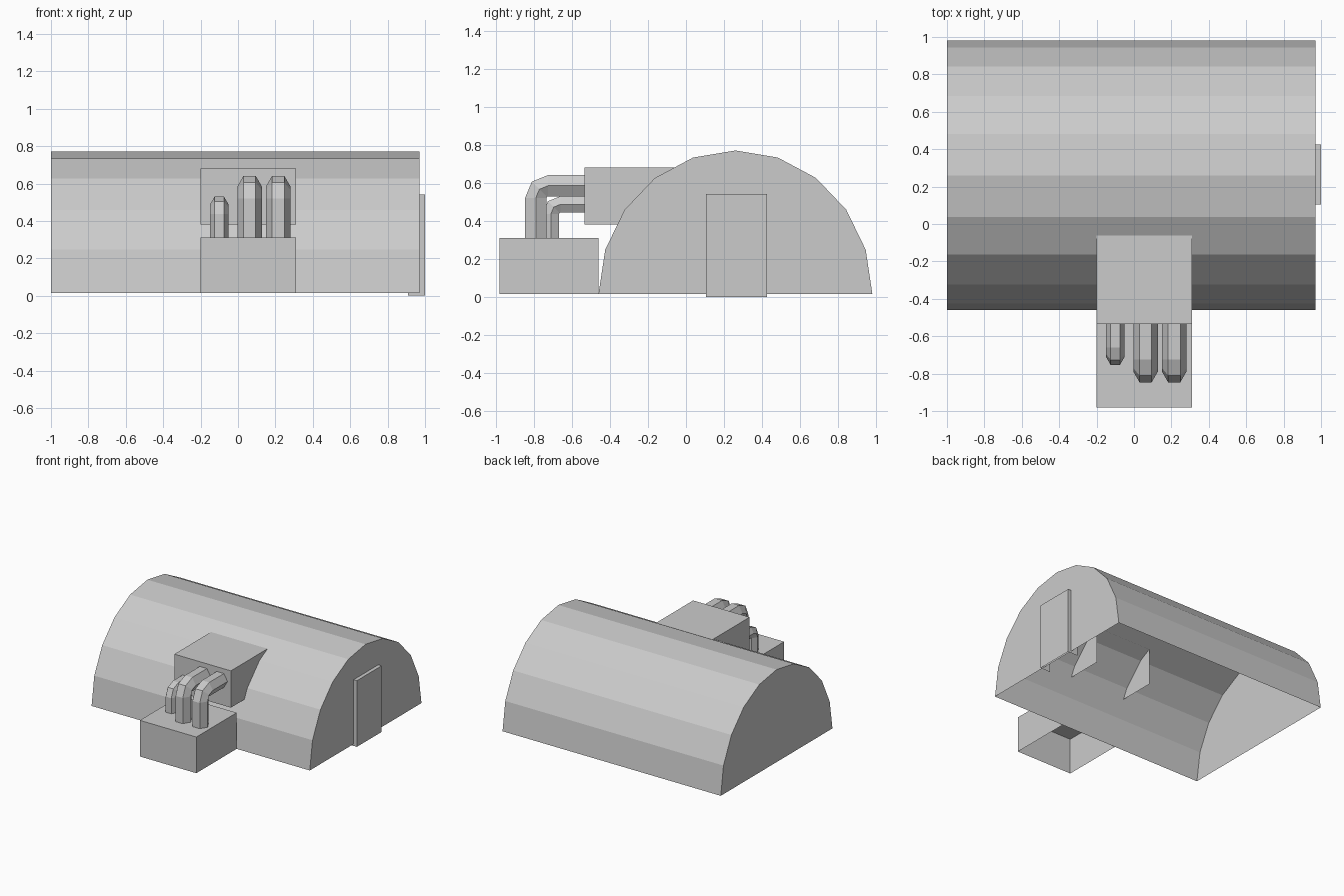
import bpy, bmesh
from math import sin, cos, pi, radians
from mathutils import Vector

cube = bpy.data.objects.get("Cube")
if cube:
    bpy.data.objects.remove(cube, do_unlink=True)

grey = bpy.data.materials.new("light_grey")
grey.use_nodes = True
colour = (0.6, 0.6, 0.6, 1)
grey.diffuse_color = colour
grey.node_tree.nodes["Principled BSDF"].inputs["Base Color"].default_value = colour


def finish(bm, name):
    mesh = bpy.data.meshes.new(name)
    bm.to_mesh(mesh)
    bm.free()
    mesh.materials.append(grey)
    obj = bpy.data.objects.new(name, mesh)
    bpy.context.collection.objects.link(obj)
    return obj


def open_box(name, low, high, open_sides):
    """Box shell without the faces whose normals are listed in open_sides."""
    bm = bmesh.new()
    bmesh.ops.create_cube(bm, size=1)
    bm.normal_update()
    gone = [f for f in bm.faces
            if any(f.normal.dot(Vector(s)) > 0.9 for s in open_sides)]
    bmesh.ops.delete(bm, geom=gone, context='FACES')
    low, high = Vector(low), Vector(high)
    for v in bm.verts:
        v.co = (low + high) / 2 + v.co * (high - low)
    finish(bm, name)


def barrel_hall(name, x0, x1, y_mid, z0, ry, rz, steps):
    """Half-barrel shell with closed ends and an open floor."""
    bm = bmesh.new()
    ends = []
    for x in (x0, x1):
        ends.append([bm.verts.new((x, y_mid - ry * cos(pi * i / steps),
                                   z0 + rz * sin(pi * i / steps)))
                     for i in range(steps + 1)])
    a, b = ends
    for i in range(steps):
        bm.faces.new((a[i], b[i], b[i + 1], a[i + 1]))
    bm.faces.new(a)
    bm.faces.new(b[::-1])
    bmesh.ops.recalc_face_normals(bm, faces=bm.faces)
    finish(bm, name)


def bent_pipe(name, x, r, y_start, y_down, z_run, z_end, bend):
    """Six-sided pipe running forward, then bending straight down."""
    yc, zc = y_down + bend, z_run - bend
    path = [(y_start, z_run, 90)]
    path += [(yc - bend * cos(radians(t)), zc + bend * sin(radians(t)), t)
             for t in (90, 45, 0)]
    path.append((y_down, z_end, 0))
    bm = bmesh.new()
    rings = []
    for y, z, t in path:
        out = Vector((0, -cos(radians(t)), sin(radians(t))))
        rings.append([bm.verts.new(Vector((x + r * cos(k * pi / 3), y, z))
                                   + out * r * sin(k * pi / 3))
                      for k in range(6)])
    for a, b in zip(rings, rings[1:]):
        for k in range(6):
            n = (k + 1) % 6
            bm.faces.new((a[k], a[n], b[n], b[k]))
    bmesh.ops.recalc_face_normals(bm, faces=bm.faces)
    finish(bm, name)


DOWN, BACK, INWARD = (0, 0, -1), (0, 1, 0), (-1, 0, 0)

# Main building and side door
barrel_hall("hall", -1, 0.97, 0.26, 0.015, 0.72, 0.755, 10)
open_box("door", (0.91, 0.105, 0), (1, 0.425, 0.54), [DOWN, INWARD])

# Duct housing in the roof and the ground unit in front of it
open_box("duct_housing", (-0.2, -0.535, 0.38), (0.31, -0.06, 0.68), [DOWN, BACK])
open_box("ground_unit", (-0.2, -0.98, 0.015), (0.31, -0.46, 0.31), [DOWN])

# Pipes joining the two
bent_pipe("small_pipe", -0.1, 0.05, -0.535, -0.71, 0.487, 0.31, 0.05)
for side, x in (("middle", 0.062), ("left", 0.215)):
    bent_pipe(side + "_pipe", x, 0.065, -0.535, -0.79, 0.585, 0.31, 0.065)
